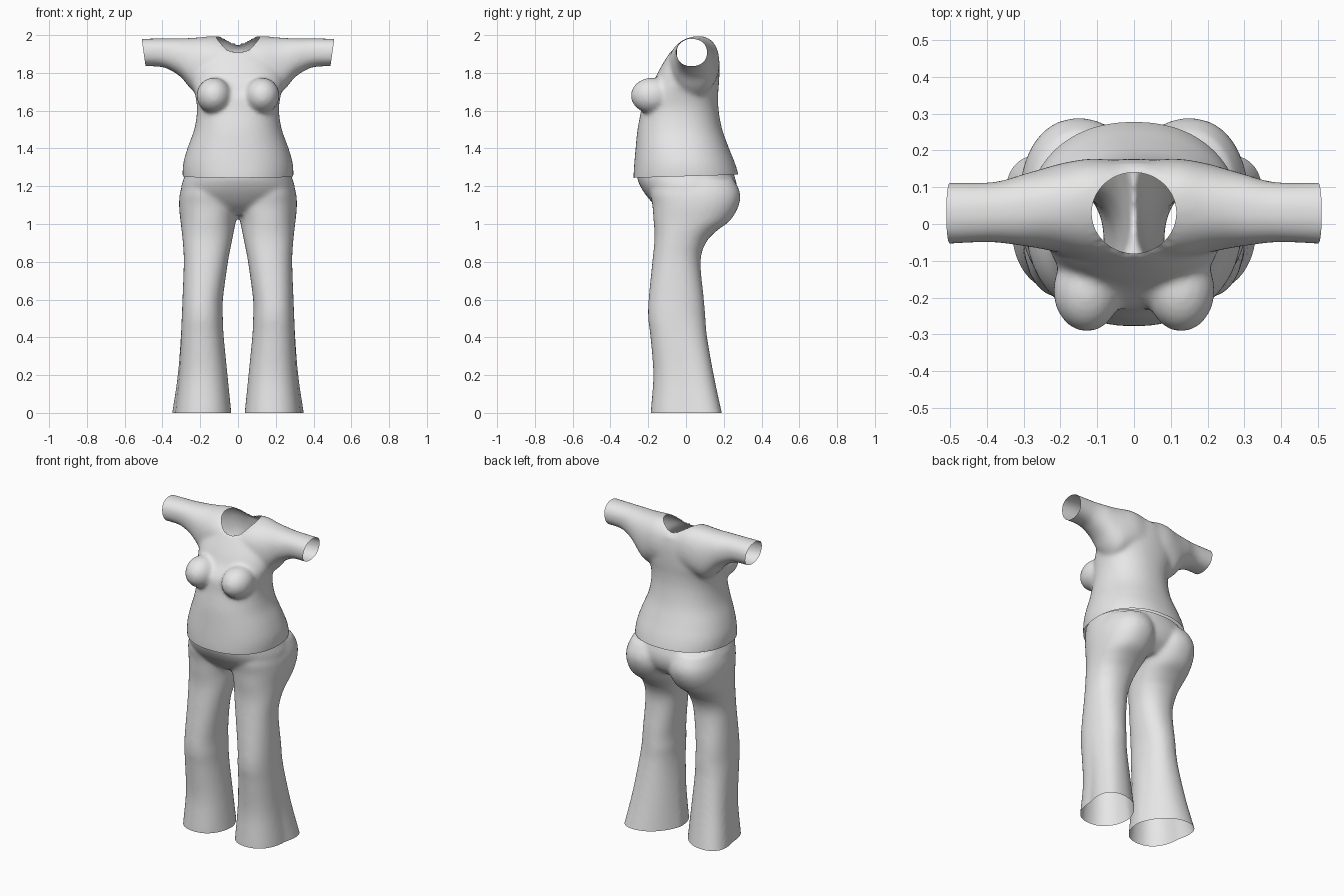
import bpy, bmesh, math
from mathutils import Vector

if "Cube" in bpy.data.objects:
    bpy.data.objects.remove(bpy.data.objects["Cube"])

grey = bpy.data.materials.new("light_grey_cloth")
grey.diffuse_color = (0.8, 0.8, 0.8, 1)
grey.use_nodes = True
grey.node_tree.nodes["Principled BSDF"].inputs["Base Color"].default_value = grey.diffuse_color


def smooth_keys(keys, steps=6):
    """Catmull-Rom interpolation between rows of section values."""
    out = []
    for i in range(len(keys) - 1):
        a, b = keys[max(i - 1, 0)], keys[i]
        c, d = keys[i + 1], keys[min(i + 2, len(keys) - 1)]
        for k in range(steps):
            t = k / steps
            out.append([0.5 * (2 * q + (r - p) * t + (2 * p - 5 * q + 4 * r - s) * t * t
                               + (3 * q - p - 3 * r + s) * t ** 3)
                        for p, q, r, s in zip(a, b, c, d)])
    out.append(list(keys[-1]))
    return out


def oval(power, n=64):
    """Unit superellipse points."""
    f = lambda w: math.copysign(abs(w) ** (2 / power), w)
    return [(f(math.cos(2 * math.pi * i / n)), f(math.sin(2 * math.pi * i / n)))
            for i in range(n)]


def loft(bm, rings):
    """Closed tube through the rings."""
    vs = [[bm.verts.new(p) for p in r] for r in rings]
    n = len(vs[0])
    for a, b in zip(vs, vs[1:]):
        for i in range(n):
            j = (i + 1) % n
            bm.faces.new((a[i], a[j], b[j], b[i]))
    bm.faces.new(vs[0][::-1])
    bm.faces.new(vs[-1])


def level_loft(bm, keys, power, side=1, flare=0):
    """Loft up z; rows are z, x min, x max, y front, y back."""
    rings = []
    for z, x0, x1, y0, y1 in smooth_keys(keys):
        push = flare * max(0, 1 - z / 0.5)
        rings.append([(side * ((x0 + x1) / 2 + u * (x1 - x0) / 2 + push * max(v, 0)),
                       (y0 + y1) / 2 + v * (y1 - y0) / 2, z) for u, v in oval(power)])
    loft(bm, rings)


def ball(bm, centre, radii):
    new = bmesh.ops.create_uvsphere(bm, u_segments=32, v_segments=20, radius=1)["verts"]
    for v in new:
        v.co = Vector([c + r * p for c, r, p in zip(centre, radii, v.co)])


def fuse(bm, name, voxel, smoothing):
    """Merge the overlapping solids into one soft skin."""
    bmesh.ops.recalc_face_normals(bm, faces=bm.faces)
    me = bpy.data.meshes.new(name)
    bm.to_mesh(me)
    bm.free()
    ob = bpy.data.objects.new(name, me)
    bpy.context.collection.objects.link(ob)
    rm = ob.modifiers.new("fuse", 'REMESH')
    rm.mode = 'VOXEL'
    rm.voxel_size = voxel
    sm = ob.modifiers.new("soften", 'SMOOTH')
    sm.factor = 0.5
    sm.iterations = smoothing
    dg = bpy.context.evaluated_depsgraph_get()
    ob.data = bpy.data.meshes.new_from_object(ob.evaluated_get(dg))
    ob.modifiers.clear()
    return ob


def cut(bm, point, normal):
    """Remove everything on the normal side, leaving an open edge."""
    bmesh.ops.bisect_plane(bm, geom=bm.verts[:] + bm.edges[:] + bm.faces[:],
                           plane_co=point, plane_no=normal, clear_outer=True)


def finish(ob, bm):
    bm.to_mesh(ob.data)
    bm.free()
    ob.data.materials.clear()
    ob.data.materials.append(grey)
    for p in ob.data.polygons:
        p.use_smooth = True
        p.material_index = 0


# Shirt body
bm = bmesh.new()
body = [(1.18, 0.285, -0.275, 0.285), (1.25, 0.293, -0.278, 0.28), (1.32, 0.29, -0.274, 0.26),
        (1.40, 0.268, -0.267, 0.228), (1.50, 0.232, -0.257, 0.192), (1.60, 0.217, -0.238, 0.173),
        (1.68, 0.226, -0.225, 0.17), (1.75, 0.245, -0.175, 0.175), (1.81, 0.24, -0.145, 0.177),
        (1.87, 0.21, -0.11, 0.175), (1.93, 0.15, -0.07, 0.165)]
level_loft(bm, [(z, -w, w, f, b) for z, w, f, b in body], 2.2)

# Bust
for s in (-1, 1):
    ball(bm, (s * 0.128, -0.18, 1.68), (0.092, 0.113, 0.095))

# Shoulders and sleeves: x, y front, y back, z bottom, z top, slope
half = [(0.00, -0.09, 0.172, 1.70, 1.985, 0.15), (0.12, -0.09, 0.177, 1.70, 1.993, 0.15),
        (0.20, -0.078, 0.164, 1.68, 1.988, 0.08), (0.25, -0.068, 0.15, 1.715, 1.985, 0.04),
        (0.30, -0.06, 0.136, 1.775, 1.983, 0), (0.36, -0.052, 0.118, 1.815, 1.982, 0),
        (0.42, -0.05, 0.112, 1.833, 1.982, 0), (0.56, -0.058, 0.114, 1.835, 1.98, 0)]
arms = [(-k[0],) + k[1:] for k in half[:0:-1]] + half
loft(bm, [[(x, (y0 + y1) / 2 + u * (y1 - y0) / 2,
            (z0 + z1) / 2 + v * (z1 - z0) / 2 + slope * u * (y1 - y0) / 2 * max(v, 0))
           for u, v in oval(2.25)] for x, y0, y1, z0, z1, slope in smooth_keys(arms)])

shirt = fuse(bm, "shirt", 0.011, 14)
bm = bmesh.new()
bm.from_mesh(shirt.data)

# Open hem and sleeve ends
cut(bm, (0, 0, 1.253), (0, 0.03, -1))
for s in (-1, 1):
    cut(bm, (s * 0.5, 0, 1.91), (s, 0, -0.14))

# Neck opening, its rim pulled onto a clean oval
NX, NY, NC = 0.115, 0.11, 0.03
reach = lambda v: math.hypot(v.co.x / NX, (v.co.y - NC) / NY)
bmesh.ops.delete(bm, geom=[v for v in bm.verts if v.co.z > 1.85 and reach(v) < 1],
                 context='VERTS')
for v in bm.verts:
    if v.is_boundary and v.co.z > 1.85 and abs(v.co.x) < 0.2:
        r = reach(v)
        v.co.x /= r
        v.co.y = NC + (v.co.y - NC) / r
finish(shirt, bm)

# Trouser legs: z, x inner, x outer, y front, y back
bm = bmesh.new()
leg = [(-0.06, 0.03, 0.34, -0.187, 0.205), (0.0, 0.035, 0.333, -0.187, 0.19),
       (0.2, 0.055, 0.312, -0.173, 0.147), (0.4, 0.075, 0.302, -0.188, 0.112),
       (0.5, 0.08, 0.298, -0.2, 0.103), (0.6, 0.08, 0.294, -0.198, 0.095),
       (0.8, 0.053, 0.287, -0.178, 0.077), (0.9, 0.034, 0.292, -0.168, 0.105),
       (0.96, 0.022, 0.298, -0.167, 0.158), (1.02, 0.01, 0.305, -0.172, 0.235),
       (1.1, -0.01, 0.312, -0.178, 0.28), (1.17, -0.01, 0.306, -0.19, 0.285),
       (1.24, 0.0, 0.28, -0.18, 0.25)]
for s in (-1, 1):
    level_loft(bm, leg, 2.25, s, 0.06)

# Trouser hips
hips = [(1.05, 0.12, -0.10, 0.18), (1.1, 0.24, -0.165, 0.24), (1.15, 0.295, -0.21, 0.265),
        (1.2, 0.3, -0.242, 0.27), (1.25, 0.284, -0.26, 0.258), (1.32, 0.265, -0.26, 0.235)]
level_loft(bm, [(z, -w, w, f, b) for z, w, f, b in hips], 2.2)

trousers = fuse(bm, "trousers", 0.011, 12)
bm = bmesh.new()
bm.from_mesh(trousers.data)

# Open waist and leg hems
cut(bm, (0, 0, 1.265), (0, 0, 1))
cut(bm, (0, 0, 0), (0, 0, -1))
finish(trousers, bm)
